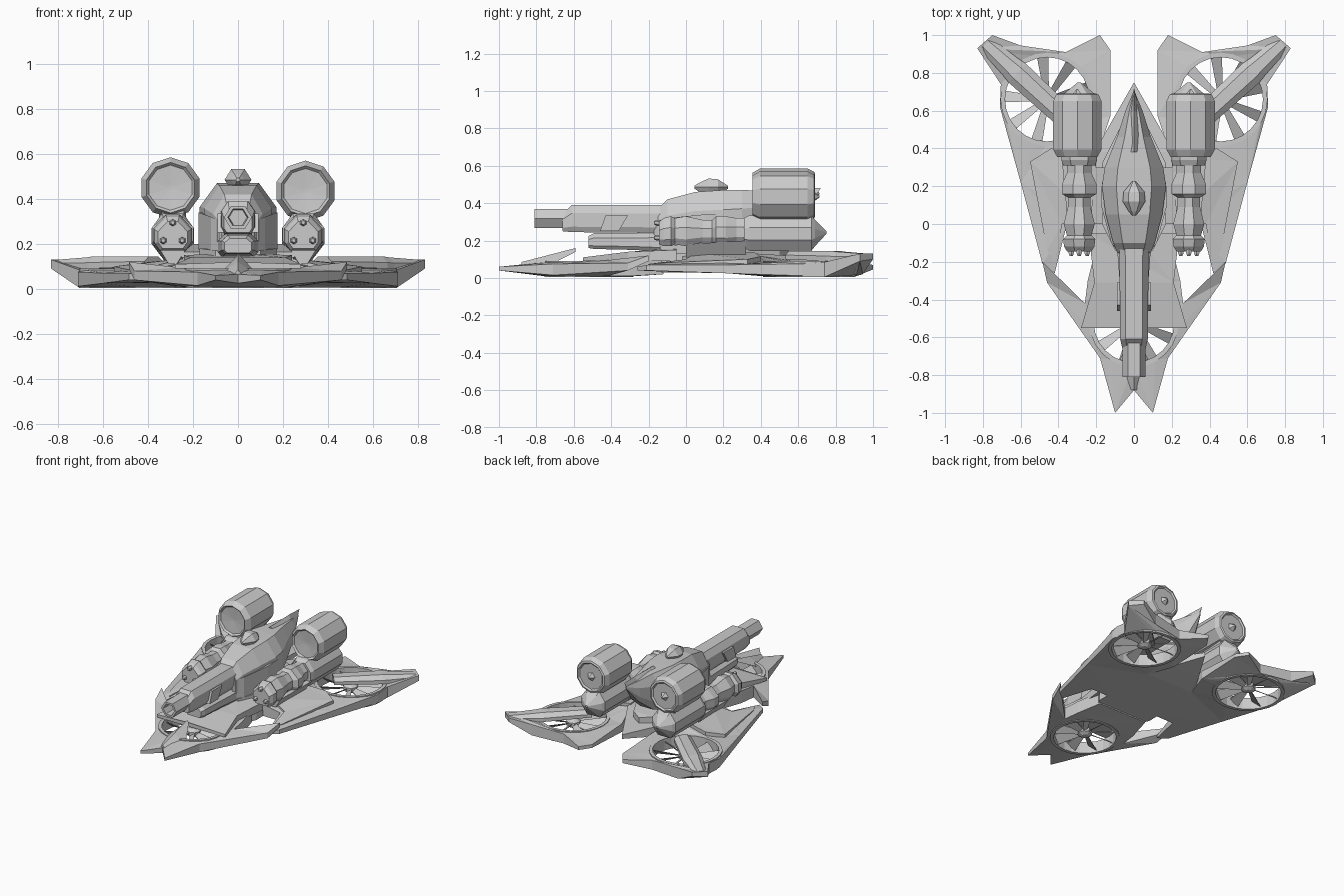
import bpy, bmesh
from math import cos, sin, pi
from mathutils import Vector, Matrix
from mathutils.geometry import tessellate_polygon


def finish(name, bm):
    bmesh.ops.recalc_face_normals(bm, faces=bm.faces[:])
    me = bpy.data.meshes.new(name)
    bm.to_mesh(me)
    bm.free()
    ob = bpy.data.objects.new(name, me)
    bpy.context.collection.objects.link(ob)
    return ob


def skin(bm, rings, closed=False):
    vs = [[bm.verts.new(p) for p in r] for r in rings]
    n = len(vs[0])
    for a, b in zip(vs, vs[1:] + (vs[:1] if closed else [])):
        for i in range(n):
            j = (i + 1) % n
            bm.faces.new((a[i], a[j], b[j], b[i]))
    return vs


def bridge(name, rings, closed=False):
    """Skin a list of point rings; cap the ends unless closed."""
    bm = bmesh.new()
    vs = skin(bm, rings, closed)
    if not closed:
        bm.faces.new(vs[0])
        bm.faces.new(vs[-1])
    return finish(name, bm)


def circle(cx, cy, rad, z, n=24):
    return [(cx + rad * cos(2 * pi * i / n), cy + rad * sin(2 * pi * i / n), z) for i in range(n)]


def plate(name, pts, s=1, hole=None):
    """Slab from outline points (x, y, z bottom, z top), with an optional round opening."""
    loops = [[(s * x, y, a, b) for x, y, a, b in pts]]
    if hole:
        loops.append([(x, y, .008, .085) for x, y, z in circle(*hole, 0)])
    bm = bmesh.new()
    low, high = [], []
    for lp in loops:
        a, b = skin(bm, [[(x, y, lo) for x, y, lo, hi in lp], [(x, y, hi) for x, y, lo, hi in lp]])
        low += a
        high += b
    for tri in tessellate_polygon([[Vector((p[0], p[1], 0)) for p in lp] for lp in loops]):
        for vs in (low, high):
            bm.faces.new([vs[i] for i in tri])
    return finish(name, bm)


def both(pts):
    """Complete a half outline across x = 0."""
    return pts + [(-p[0],) + tuple(p[1:]) for p in reversed(pts) if p[0] > 0]


def lathe_y(name, cx, cz, rings, n=8, sz=1.0, turn=0.5):
    """n-sided body along y from (y, radius) rings."""
    return bridge(name, [[(cx + r * cos(2 * pi * (i + turn) / n), y,
                           cz + r * sz * sin(2 * pi * (i + turn) / n))
                          for i in range(n)] for y, r in rings])


def section_loft(name, section, stations, cx=0):
    """Scale a cross-section (x, z in -1..1) along (y, half width, z low, z high)."""
    return bridge(name, [[(cx + u * w, y, lo + (v + 1) / 2 * (hi - lo)) for u, v in section]
                         for y, w, lo, hi in stations])


def fan(name, cx, cy, r):
    """Rim, hub and nine pitched blades."""
    bridge(name + "_rim", [circle(cx, cy, r + .012, .004), circle(cx, cy, r + .012, .09),
                           circle(cx, cy, r - .012, .09), circle(cx, cy, r - .012, .004)], True)
    bridge(name + "_hub", [circle(cx, cy, a, z, 8) for a, z in ((.025, .015), (.05, .03), (.05, .06), (.02, .08))])
    bm = bmesh.new()
    for k in range(9):
        rot = Matrix.Translation((cx, cy, .042)) @ Matrix.Rotation(2 * pi * (k + .4) / 9, 4, 'Z')
        vs = skin(bm, [[rot @ Vector((x, y, z)) for y, z in
                        ((-w, -h - .003), (w, h - .003), (w, h + .003), (-w, -h + .003))]
                       for x, w, h in ((.04, .014, .008), (r - .008, .03, .024))])
        bm.faces.new(vs[0])
        bm.faces.new(vs[1])
    finish(name + "_blades", bm)


# Forked nose hull with swept arms around the front fan
plate("nose_hull", both([
    (0, -.88, .025, .065), (.10, -1, .04, .06), (.18, -.71, .015, .075), (.46, -.31, .04, .08),
    (.485, -.20, .09, .12), (.26, -.42, .01, .095), (.245, -.30, .01, .10), (.20, -.12, .02, .11),
    (0, -.12, .02, .11)]), hole=(0, -.52, .225))
fan("front_fan", 0, -.52, .225)
# Raised spine on the nose
bridge("nose_spine", [[(-.02, -.88, .06), (.02, -.88, .06), (0, -.88, .085)],
                      [(-.09, -.745, .06), (.09, -.745, .06), (0, -.745, .12)],
                      [(-.01, -.59, .14), (.01, -.59, .14), (0, -.59, .16)]])

# Deck plate over the front fan and its raised neck
plate("front_deck", both([(0, -.55, .09, .12), (.28, -.55, .09, .11), (.21, -.31, .09, .14),
                          (.24, -.05, .09, .15), (0, -.05, .09, .16)]))
# Central keel, tail and turret base
plate("keel", both([(0, -.30, .02, .12), (.12, -.28, .02, .12), (.22, -.10, .03, .13),
                    (.21, .38, .03, .13), (.12, .54, .05, .12), (0, .75, .08, .11)]))
plate("turret_base", both([(0, -.14, .12, .17), (.10, -.14, .12, .17), (.17, 0, .12, .18),
                           (.17, .32, .12, .18), (.08, .5, .12, .17), (0, .55, .12, .16)]))

for s, side in ((1, "right"), (-1, "left")):
    # Main wing with rear fins
    plate(side + "_wing", [
        (.42, -.26, .04, .06), (.485, -.21, .04, .07), (.60, .22, .025, .07), (.71, .62, .012, .075),
        (.705, .74, .005, .085), (.83, .93, .09, .13), (.75, 1, .10, .13), (.60, .945, .02, .10),
        (.36, .91, .01, .08), (.18, 1, .045, .07), (.125, .92, .045, .07), (.125, .57, .03, .09),
        (.19, .38, .03, .12), (.19, -.02, .03, .12), (.36, -.02, .03, .09)], s, (s * .46, .66, .235))
    fan(side + "_rear_fan", s * .46, .66, .235)

    # Raised wing panel and faceted strut across the fan
    plate(side + "_wing_panel", [(.42, -.20, .06, .075), (.46, -.14, .06, .08), (.55, .33, .07, .10),
                                 (.44, .40, .08, .115), (.20, .36, .08, .14), (.24, .05, .08, .135),
                                 (.38, .0, .07, .10)], s)
    d, q = Vector((.735, .678)), Vector((.678, -.735))
    rings = []
    for t, w, lo, hi in ((0, .06, .10, .145), (.33, .068, .09, .145), (.38, .06, .09, .14), (.56, .043, .10, .13)):
        c = Vector((.375, .575)) + d * t
        rings.append([(s * (c + q * w * u).x, (c + q * w * u).y, z)
                      for u, z in ((-1, lo), (1, lo), (1, (lo + hi) / 2), (.5, hi), (-.5, hi), (-1, (lo + hi) / 2))])
    bridge(side + "_fan_strut", rings)

    # Triple-barrelled gun pod: rounded triangular section
    tri = [(-1, -.55), (-.7, -1), (.7, -1), (1, -.55), (1, .25), (.35, 1), (-.35, 1), (-1, .25)]
    x = s * .29
    section_loft(side + "_gun_pod", tri, [
        (-.145, .065, .18, .30), (-.12, .08, .17, .32), (-.08, .085, .17, .33), (-.06, .065, .18, .32),
        (.0, .082, .17, .33), (.09, .06, .19, .31), (.14, .06, .19, .31), (.16, .092, .18, .33),
        (.21, .092, .18, .33), (.27, .065, .19, .32), (.35, .065, .19, .32)], x)
    for i, (dx, z) in enumerate(((0, .295), (-.042, .215), (.042, .215))):
        lathe_y(f"{side}_gun_barrel_{i}", x + dx, z, [(-.11, .016), (-.155, .016), (-.17, .009)], 6)
    # Pylon under the pod and bracket to the hull
    section_loft(side + "_pylon", [(-.3, -1), (.3, -1), (1, 1), (-1, 1)],
                 [(.0, .06, .11, .18), (.32, .09, .11, .20)], x)
    plate(side + "_inner_bracket", [(.13, 0, .14, .165), (.25, 0, .14, .165),
                                    (.25, .3, .14, .20), (.13, .3, .14, .20)], s)

    # Engine block with pointed tail
    section_loft(side + "_engine_block", [(-1, -.4), (-.55, -1), (.55, -1), (1, -.4), (1, .3), (.5, 1), (-.5, 1), (-1, .3)],
                 [(.31, .085, .16, .32), (.34, .095, .145, .335), (.67, .095, .145, .335),
                  (.69, .08, .17, .31), (.75, .008, .235, .25)], x)
    # Large drum: shallow dish in front, flat back
    cx, cz = s * .30, .435 if s > 0 else .45
    lathe_y(side + "_drum", cx, cz, [
        (.375, .01), (.368, .10), (.355, .112), (.395, .135), (.65, .135), (.685, .118), (.69, .105), (.68, .095),
        (.68, .01)], 10)
    lathe_y(side + "_drum_tail_cone", cx, cz, [(.67, .04), (.715, .003)], 5)
    section_loft(side + "_drum_mount", [(-1, -1), (1, -1), (1, 1), (-1, 1)],
                 [(.37, .05, .30, .35), (.64, .06, .30, .37)], x)

# Turret body tapering to a rear spike
octo = [(-.6, -1), (.6, -1), (1, -.55), (1, .38), (.55, 1), (-.55, 1), (-1, .38), (-1, -.55)]
section_loft("turret_body", octo, [
    (-.15, .09, .17, .37), (-.10, .11, .14, .42), (.05, .15, .13, .46), (.20, .17, .13, .47),
    (.30, .155, .15, .47), (.46, .09, .20, .465), (.60, .045, .31, .455), (.70, .004, .43, .45)])
# Dorsal fin
bridge("dorsal_fin", [[(-.04, .38, .45), (.04, .38, .45), (0, .38, .48)],
                      [(-.035, .58, .42), (.035, .58, .42), (0, .60, .485)],
                      [(-.003, .70, .45), (.003, .70, .45), (0, .72, .48)]])
# Sensor head on the roof
lathe_y("sensor_head", 0, .485, [(.045, .01), (.07, .03), (.12, .06), (.17, .055), (.225, .01)], 6, .9, 0)
# Cheek armour beside the turret
for s, side in ((1, "right"), (-1, "left")):
    plate(side + "_cheek_plate", [(.07, -.17, .17, .30), (.12, -.10, .16, .32), (.175, .10, .17, .34),
                                  (.17, .22, .18, .34), (.08, .22, .18, .34)], s)
    # Slanted bracket on the barrel
    bridge(side + "_barrel_bracket", [[(s * a, y, z) for y, z in ((-.46, .25), (-.36, .25), (-.31, .335), (-.43, .335))]
                                      for a in (.06, .09)])

# Main cannon: heavy sleeve and open hexagonal muzzle
sleeve = [(-.8, -1), (.8, -1), (1, -.6), (1, .4), (.6, 1), (-.6, 1), (-1, .4), (-1, -.6)]
section_loft("cannon_sleeve", sleeve, [(-.08, .078, .24, .39), (-.61, .073, .245, .39), (-.66, .062, .25, .34)])
lathe_y("cannon_muzzle", 0, .318, [(-.60, .062), (-.81, .062), (-.81, .045), (-.72, .04)], 6, .95, 0)
# Magazine below the barrel
section_loft("under_barrel_box", sleeve, [(-.52, .06, .16, .225), (-.49, .072, .155, .24),
                                          (-.28, .078, .15, .24), (-.12, .09, .14, .25)])
